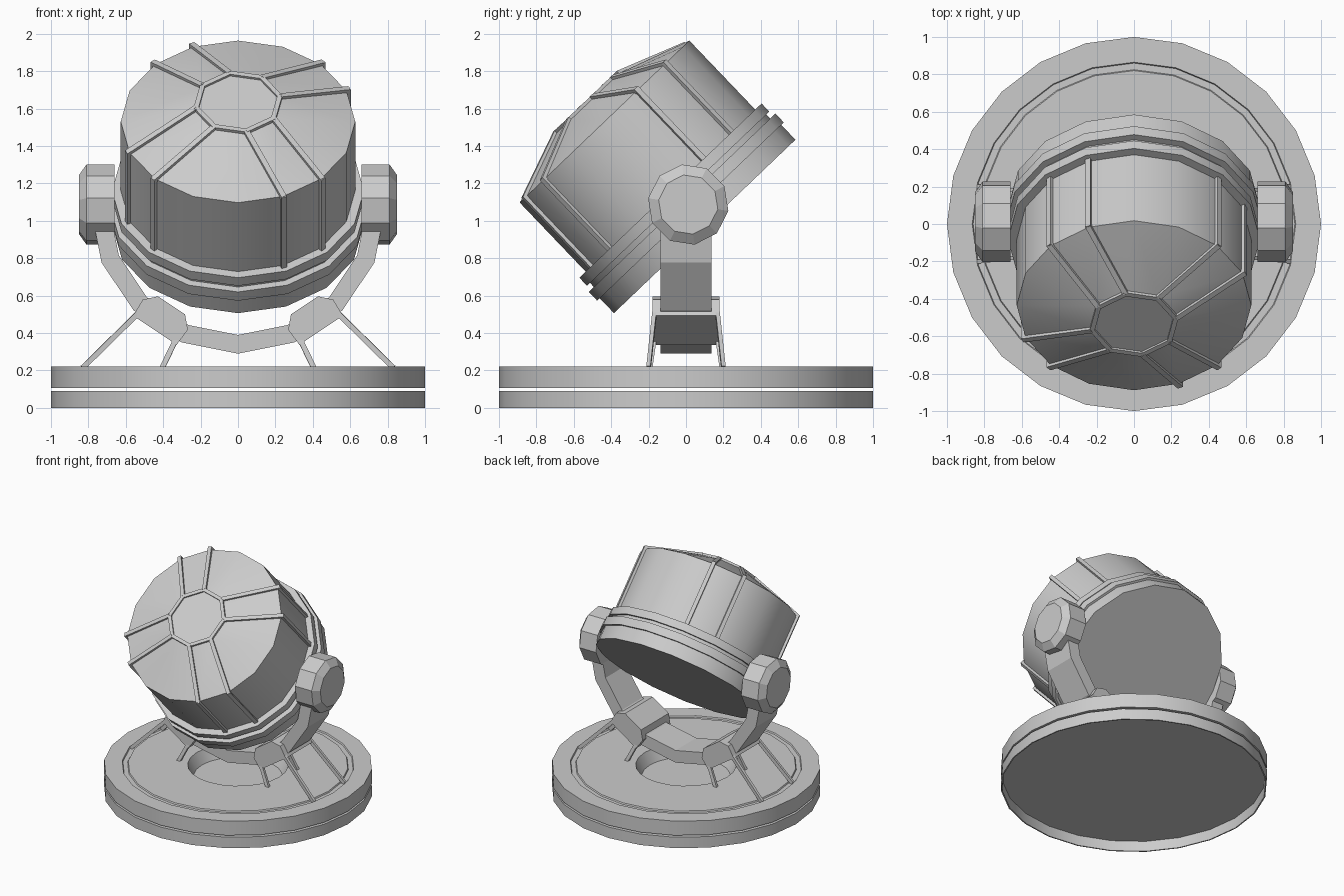
import bpy, bmesh
from math import sin, cos, radians, pi
from mathutils import Vector, Matrix

cube = bpy.data.objects.get("Cube")
if cube:
    bpy.data.objects.remove(cube)

grey = bpy.data.materials.new("light_grey")
grey.use_nodes = True
grey.diffuse_color = (0.6, 0.6, 0.6, 1)
grey.node_tree.nodes["Principled BSDF"].inputs["Base Color"].default_value = (0.6, 0.6, 0.6, 1)

# Lamp head frame: local z is the axis of the drum, leaning to the front
HEAD = Matrix.Translation((0, 0.1, 0.97)) @ Matrix.Rotation(radians(43.7), 4, "X")


def finish(name, bm, matrix=Matrix(), smooth=False):
    bmesh.ops.recalc_face_normals(bm, faces=bm.faces)
    bm.transform(matrix)
    mesh = bpy.data.meshes.new(name)
    bm.to_mesh(mesh)
    bm.free()
    mesh.materials.append(grey)
    obj = bpy.data.objects.new(name, mesh)
    bpy.context.collection.objects.link(obj)
    if smooth:
        bpy.ops.object.select_all(action="DESELECT")
        obj.select_set(True)
        bpy.context.view_layer.objects.active = obj
        bpy.ops.object.shade_smooth_by_angle(angle=radians(30))
    return obj


def polar(r, degrees, z):
    return Vector((r * cos(radians(degrees)), r * sin(radians(degrees)), z))


def lathe(name, profile, sides, phase=0, matrix=Matrix(), smooth=True):
    """Turn (radius, height) points about z and cap both ends."""
    bm = bmesh.new()
    rings = [[bm.verts.new(polar(r, phase + 360 * i / sides, z)) for i in range(sides)]
             for r, z in profile]
    for a, b in zip(rings, rings[1:]):
        for i in range(sides):
            j = (i + 1) % sides
            bm.faces.new((a[i], a[j], b[j], b[i]))
    bm.faces.new(rings[0])
    bm.faces.new(rings[-1])
    return finish(name, bm, matrix, smooth)


def prism(name, outline, half_width):
    """Extrude an (x, z) outline along y, centred."""
    bm = bmesh.new()
    face = bm.faces.new([bm.verts.new((x, -half_width, z)) for x, z in outline])
    new = bmesh.ops.extrude_face_region(bm, geom=[face])["geom"]
    verts = [v for v in new if isinstance(v, bmesh.types.BMVert)]
    bmesh.ops.translate(bm, verts=verts, vec=(0, 2 * half_width, 0))
    return finish(name, bm)


def beam(bm, a, b, width, height, up):
    """Add a box bar running from a to b."""
    a, b = Vector(a), Vector(b)
    along = (b - a).normalized()
    side = along.cross(up).normalized()
    top = side.cross(along)
    rot = Matrix((along, side, top)).transposed().to_4x4()
    size = Matrix.Diagonal(((b - a).length, width, height, 1))
    bmesh.ops.create_cube(bm, size=1, matrix=Matrix.Translation((a + b) / 2) @ rot @ size)


# Base: hollow lower pan and upper disc with a groove and a central well
lathe("base_pan", [(0.99, 0.085), (0.99, 0), (1, 0), (1, 0.09)], 24)
lathe("base_disc", [(1, 0.105), (1, 0.222), (0.865, 0.222), (0.86, 0.212), (0.825, 0.212),
                    (0.82, 0.222), (0.375, 0.222), (0.33, 0.13)], 24)

# Yoke: half ring that carries the head
YOKE_Z = 1.08
steps = [-90 + 22.5 * i for i in range(9)]


def arc(r, angles):
    return [(r * sin(radians(a)), YOKE_Z - r * cos(radians(a))) for a in angles]


prism("yoke", arc(0.79, steps) + arc(0.69, steps[::-1]), 0.135)

clamp_shape = [(-0.14, 0.80), (0.14, 0.80), (0.145, 0.70), (0.087, 0.64), (-0.087, 0.64), (-0.145, 0.70)]
tilt = radians(33.75)
for name, s in (("left", 1), ("right", -1)):
    # Clamp block around the yoke
    prism(name + "_clamp",
          [(s * (r * sin(tilt) + t * cos(tilt)), YOKE_Z - r * cos(tilt) + t * sin(tilt))
           for t, r in clamp_shape], 0.18)
    # Four thin legs from the clamp to the base
    bm = bmesh.new()
    for f in (-1, 1):
        beam(bm, (s * 0.53, f * 0.168, 0.51), (s * 0.83, f * 0.2, 0.215), 0.022, 0.028, Vector((0, 0, 1)))
        beam(bm, (s * 0.33, f * 0.168, 0.37), (s * 0.405, f * 0.19, 0.215), 0.022, 0.028, Vector((1, 0, 0)))
    finish(name + "_legs", bm)
    # Pivot knob with a bevelled outer face
    place = Matrix.Translation((0, 0.012, 1.087)) @ Matrix.Rotation(s * pi / 2, 4, "Y")
    lathe(name + "_pivot_knob", [(0.217, 0.66), (0.217, 0.81), (0.16, 0.85)], 10,
          9 if s > 0 else 27, place, smooth=False)

# Stepped rim at the back of the head
lathe("head_rim", [(0.671, 0), (0.671, 0.11), (0.69, 0.11), (0.69, 0.175), (0.652, 0.175),
                   (0.652, 0.205), (0.674, 0.205), (0.674, 0.265), (0.6, 0.265)], 16, 0, HEAD)

# Drum with a shallow cone front that ends in an octagon
RIM_R, RIM_T, CAP_R, CAP_T = 0.627, 0.775, 0.228, 0.912
bm = bmesh.new()
for t in (0.22, RIM_T):
    for i in range(16):
        bm.verts.new(polar(RIM_R, 22.5 * i, t))
for i in range(8):
    bm.verts.new(polar(CAP_R, 11.25 + 45 * i, CAP_T))
bmesh.ops.convex_hull(bm, input=bm.verts)
for e in bm.edges:
    if all(v.co.z > 0.9 for v in e.verts):
        e.smooth = False
finish("head_drum", bm, HEAD, smooth=True)

# Ribs: four pairs over the front and down the side, and a ring round the octagon
bm = bmesh.new()
for i in range(8):
    inner_angle = 11.25 + 45 * i
    outer_angle = 22.5 + 90 * (i // 2) + 22.5 * (i % 2)
    inner = polar(CAP_R, inner_angle, CAP_T)
    outer = polar(RIM_R + 0.01, outer_angle, RIM_T)
    up = Vector((0, 0, 1))
    beam(bm, inner, outer, 0.03, 0.03, up)
    beam(bm, outer + Vector((0, 0, 0.012)), polar(RIM_R + 0.01, outer_angle, 0.25),
         0.03, 0.02, polar(1, outer_angle, 0))
    beam(bm, inner, polar(CAP_R, inner_angle + 45, CAP_T), 0.026, 0.026, up)
finish("head_ribs", bm, HEAD)
